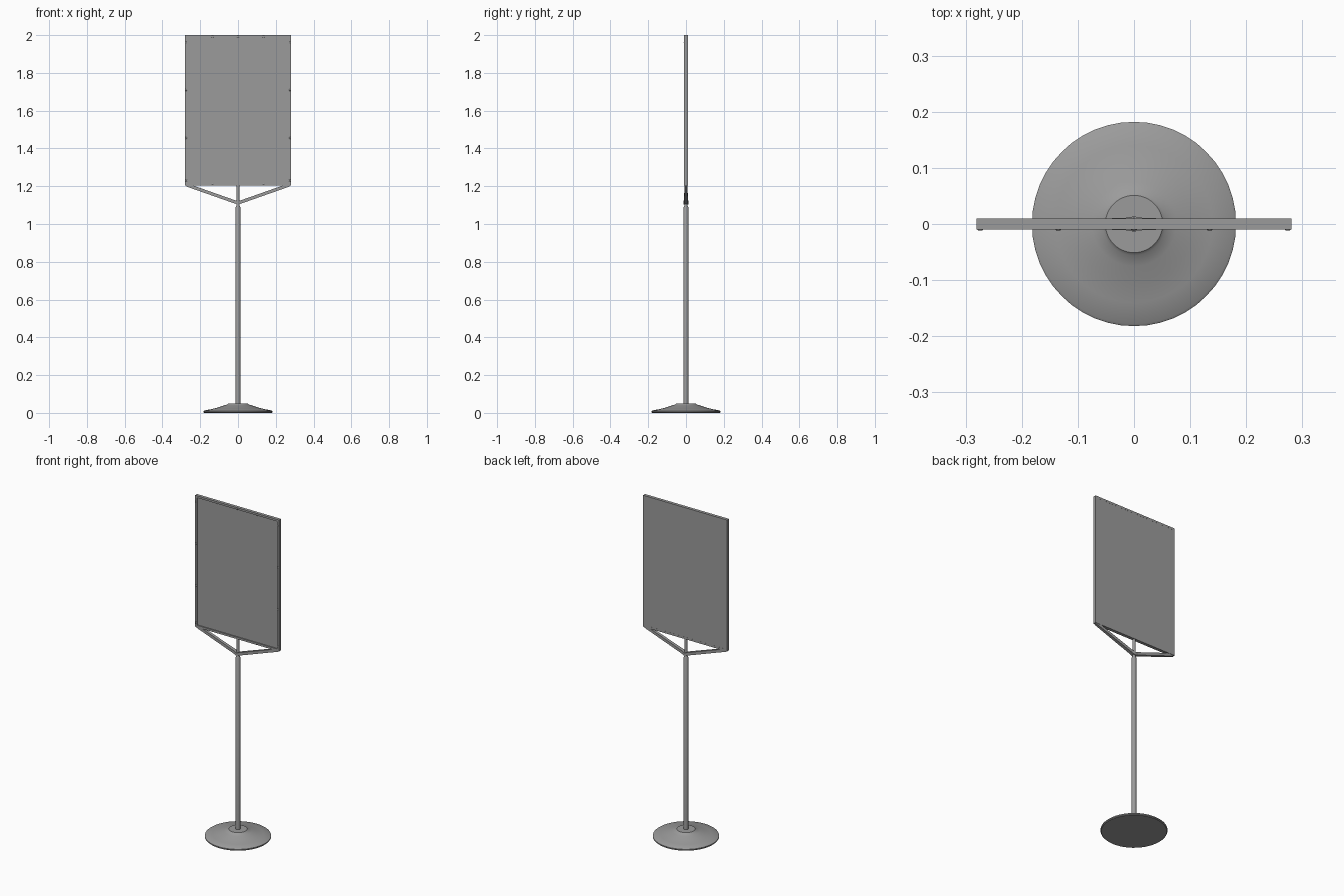
import bpy, bmesh, math
from mathutils import Vector

if "Cube" in bpy.data.objects:
    bpy.data.objects.remove(bpy.data.objects["Cube"])

# dark grey paint shared by every part
paint = bpy.data.materials.new("dark_grey")
paint.diffuse_color = (0.33, 0.33, 0.33, 1)
paint.use_nodes = True
paint.node_tree.nodes["Principled BSDF"].inputs["Base Color"].default_value = paint.diffuse_color


def finish(name, bm, smooth=False):
    bmesh.ops.recalc_face_normals(bm, faces=bm.faces)
    me = bpy.data.meshes.new(name)
    bm.to_mesh(me)
    bm.free()
    me.materials.append(paint)
    ob = bpy.data.objects.new(name, me)
    bpy.context.collection.objects.link(ob)
    if smooth:
        bpy.ops.object.select_all(action='DESELECT')
        ob.select_set(True)
        bpy.context.view_layer.objects.active = ob
        bpy.ops.object.shade_smooth_by_angle(angle=math.radians(35))
    return ob


def lathe(name, profile, steps=40):
    bm = bmesh.new()
    vs = [bm.verts.new((r, 0, z)) for r, z in profile]
    es = [bm.edges.new(p) for p in zip(vs, vs[1:])]
    bmesh.ops.spin(bm, geom=vs + es, cent=(0, 0, 0), axis=(0, 0, 1),
                   angle=math.tau, steps=steps, use_merge=True)
    bmesh.ops.remove_doubles(bm, verts=bm.verts, dist=1e-5)
    return finish(name, bm, True)


def box(name, lo, hi):
    bm = bmesh.new()
    bmesh.ops.create_cube(bm, size=1)
    lo, hi = Vector(lo), Vector(hi)
    for v in bm.verts:
        v.co = (lo + hi) / 2 + v.co * (hi - lo)
    return finish(name, bm)


# round weighted base: thin rim, concave slope, flat raised centre
lathe("base", [(0, 0), (0.178, 0), (0.182, 0.004), (0.182, 0.010), (0.178, 0.013),
               (0.14, 0.020), (0.105, 0.029), (0.075, 0.039), (0.056, 0.045),
               (0.051, 0.050), (0, 0.050)], 48)

# pole, then the thinner neck that reaches the sign
lathe("pole", [(0, 0.045), (0.0125, 0.045), (0.0125, 1.09), (0.009, 1.097), (0, 1.097)], 24)
lathe("neck", [(0, 1.08), (0.009, 1.08), (0.0085, 1.125), (0.008, 1.14),
               (0.008, 1.21), (0, 1.21)], 20)

# slanted braces to the lower corners, thicker at the pole
sections = ((0, 1.111, 0.0135), (0.018, 1.1175, 0.0105), (0.272, 1.207, 0.0075))
for side, s in (("left", -1), ("right", 1)):
    bm = bmesh.new()
    rings = [[bm.verts.new((s * x, y, z + dz)) for y, dz in
              ((-hy, -0.009), (hy, -0.009), (hy, 0.009), (-hy, 0.009))]
             for x, z, hy in sections]
    bm.faces.new(rings[0])
    bm.faces.new(rings[-1])
    for a, b in zip(rings, rings[1:]):
        for i in range(4):
            j = (i + 1) % 4
            bm.faces.new((a[i], a[j], b[j], b[i]))
    finish(side + "_brace", bm)

# rectangular frame: one mitred ring
X, Z0, Z1, W, Y = 0.281, 1.203, 2.0, 0.012, 0.0095
bm = bmesh.new()
loops = []
for y, d in ((-Y, 0), (-Y, W), (Y, W), (Y, 0)):
    loops.append([bm.verts.new(p) for p in ((-X + d, y, Z0 + d), (X - d, y, Z0 + d),
                                            (X - d, y, Z1 - d), (-X + d, y, Z1 - d))])
for k in range(4):
    a, b = loops[k], loops[(k + 1) % 4]
    for i in range(4):
        j = (i + 1) % 4
        bm.faces.new((a[i], a[j], b[j], b[i]))
finish("sign_frame", bm)

# panel: recessed at the front, nearly flush at the back
box("sign_panel", (-X + 0.008, -0.003, Z0 + 0.008), (X - 0.008, Y - 0.0005, Z1 - 0.008))

# small screw heads around the front of the frame
e = W / 2 + 0.001
spots = [(s * (X - e), z) for s in (-1, 1) for z in (Z0 + 0.027, 1.455, 1.71, 1.96)]
spots += [(x, Z1 - e - 0.001) for x in (-0.135, 0, 0.135)]
spots += [(x, Z0 + e + 0.002) for x in (-0.135, 0.135)]
bm = bmesh.new()
for x, z in spots:
    made = bmesh.ops.create_uvsphere(bm, u_segments=10, v_segments=6, radius=0.0055)
    for v in made["verts"]:
        v.co = (x + v.co.x, -Y + v.co.y * 0.45, z + v.co.z)
finish("frame_screws", bm, True)
